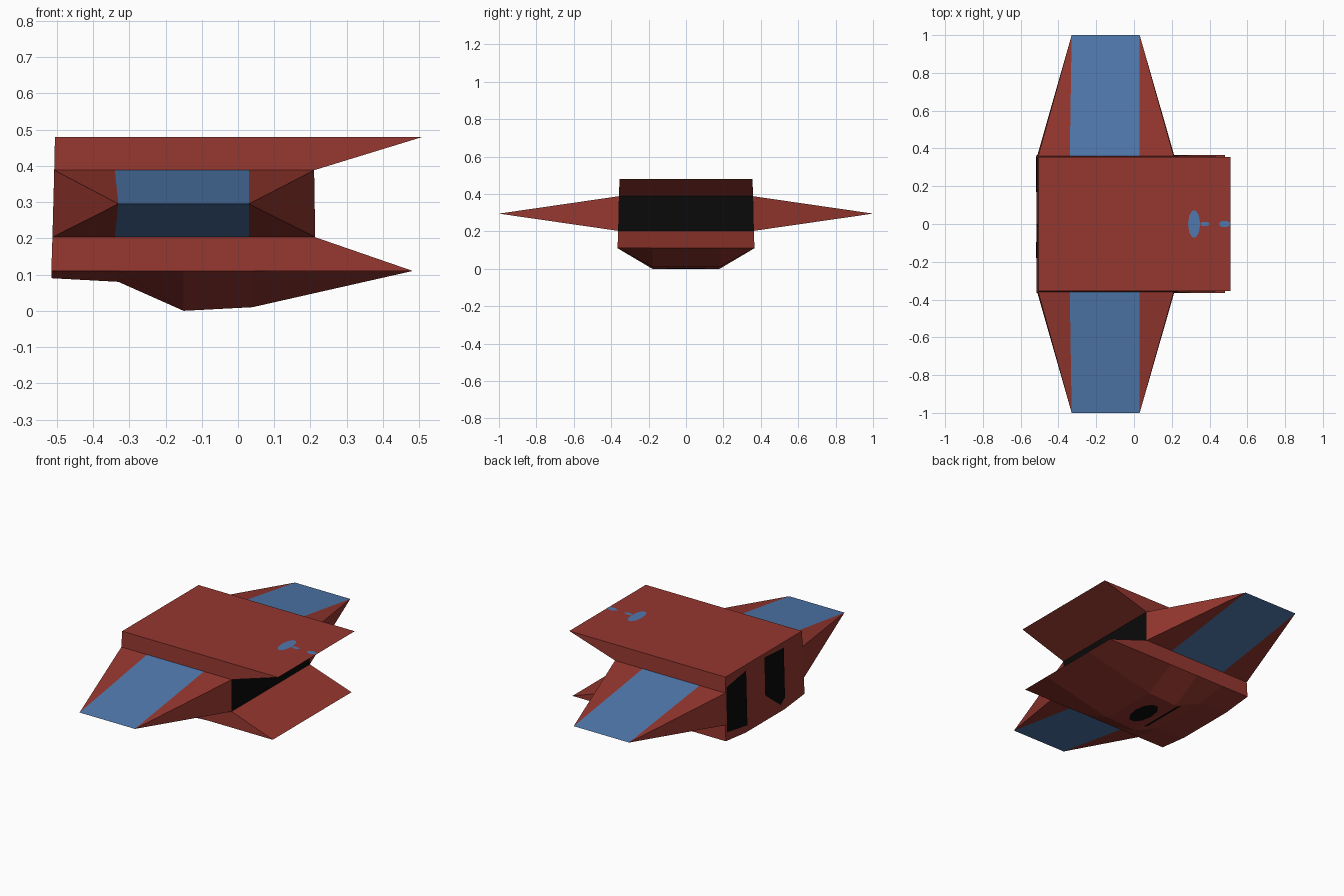
import bpy, bmesh, math
from mathutils import Vector

if "Cube" in bpy.data.objects:
    bpy.data.objects.remove(bpy.data.objects["Cube"])


def material(name, rgb):
    m = bpy.data.materials.new(name)
    m.diffuse_color = (*rgb, 1)
    m.use_nodes = True
    m.node_tree.nodes["Principled BSDF"].inputs["Base Color"].default_value = m.diffuse_color
    return m


RED = material("hull red", (0.30, 0.038, 0.028))
BLUE = material("panel blue", (0.08, 0.19, 0.42))
BLACK = material("vent black", (0.003, 0.003, 0.003))


def build(name, faces, mats, facing=None):
    """faces: list of (points, material index); shared points are welded."""
    bm = bmesh.new()
    for pts, mi in faces:
        f = bm.faces.new([bm.verts.new(p) for p in pts])
        f.material_index = mi
    bmesh.ops.remove_doubles(bm, verts=bm.verts[:], dist=1e-5)
    if facing is None:
        bmesh.ops.recalc_face_normals(bm, faces=bm.faces[:])
    else:
        for f in bm.faces:
            f.normal_update()
            if f.normal.dot(Vector(facing)) < 0:
                f.normal_flip()
    me = bpy.data.meshes.new(name)
    bm.to_mesh(me)
    bm.free()
    for m in mats:
        me.materials.append(m)
    ob = bpy.data.objects.new(name, me)
    bpy.context.collection.objects.link(ob)
    return ob


# Hull levels from top to bottom: z, back x, front x, half width
levels = [(0.48, -0.505, 0.51, 0.355), (0.388, -0.507, 0.21, 0.359),
          (0.203, -0.512, 0.213, 0.363), (0.11, -0.515, 0.482, 0.366)]
rings = [[(b, -w, z), (f, -w, z), (f, w, z), (b, w, z)] for z, b, f, w in levels]
hull = [(rings[0], 0)]
for i in range(3):
    for k in range(4):
        if i == 1 and k in (0, 2):
            continue                      # the wing roots close these sides
        n = (k + 1) % 4
        hull.append(([rings[i][k], rings[i][n], rings[i + 1][n], rings[i + 1][k]],
                     1 if i == 1 and k == 1 else 0))

# Belly: keel stations, outer edge at z 0.11, flat inner strip
keel = [(-0.515, 0.09), (-0.33, 0.08), (-0.15, 0.0), (0.04, 0.01), (0.482, 0.11)]
rows = [[(x, -0.366, 0.11), (x, -0.18, z), (x, 0.18, z), (x, 0.366, 0.11)] for x, z in keel]
for a, b in zip(rows, rows[1:]):
    for k in range(3):
        pts = [a[k], a[k + 1], b[k + 1], b[k]]
        hull.append((pts, 0))
hull.append((rows[0], 0))
build("hull", hull, [RED, BLACK])

# Wings: wedge tapering to a flat edge, blue band across the middle
for side, label in ((-1, "front"), (1, "back")):
    t0, t1 = (-0.33, side, 0.295), (0.03, side, 0.295)
    faces, ends = [], []
    for z, b, f, w in levels[1:3]:
        r = [(x, side * w, z) for x in (b, -0.34, 0.03, f)]
        faces += [([r[0], r[1], t0], 0), ([r[1], r[2], t1, t0], 1), ([r[2], r[3], t1], 0)]
        ends.append(r)
    faces += [([ends[0][0], ends[1][0], t0], 0), ([ends[0][3], ends[1][3], t1], 0)]
    build(label + "_wing", faces, [RED, BLUE])


# Thin painted patches
def oval(cx, cy, rx, ry, n=10):
    return [(cx + rx * math.cos(2 * math.pi * i / n),
             cy + ry * math.sin(2 * math.pi * i / n)) for i in range(n)]


def keel_z(x):
    for (x0, z0), (x1, z1) in zip(keel, keel[1:]):
        if x0 <= x <= x1:
            return z0 + (z1 - z0) * (x - x0) / (x1 - x0)


def back_x(z):
    return -0.505 - (0.48 - z) * 0.027


# Top marks near the nose
marks = [oval(0.318, 0, 0.032, 0.075), oval(0.375, 0, 0.025, 0.012), oval(0.48, 0, 0.03, 0.018)]
build("top_marks", [([(x, y, 0.482) for x, y in m], 0) for m in marks], [BLUE], (0, 0, 1))

# Belly vents
vents = [oval(-0.07, 0, 0.055, 0.11), [(-0.2, -0.12), (-0.17, -0.12), (-0.17, 0.17), (-0.2, 0.17)]]
build("belly_vents", [([(x, y, keel_z(x) - 0.002) for x, y in v], 0) for v in vents],
      [BLACK], (0, 0, -1))

# Rear exhaust panels
panels = [[(0.355, 0.42), (0.17, 0.45), (0.17, 0.13), (0.357, 0.16)],
          [(0.0, 0.46), (-0.18, 0.45), (-0.18, 0.16), (-0.14, 0.13), (0.0, 0.24)]]
build("rear_panels", [([(back_x(z) - 0.004, y, z) for y, z in p], 0) for p in panels],
      [BLACK], (-1, 0, 0))
